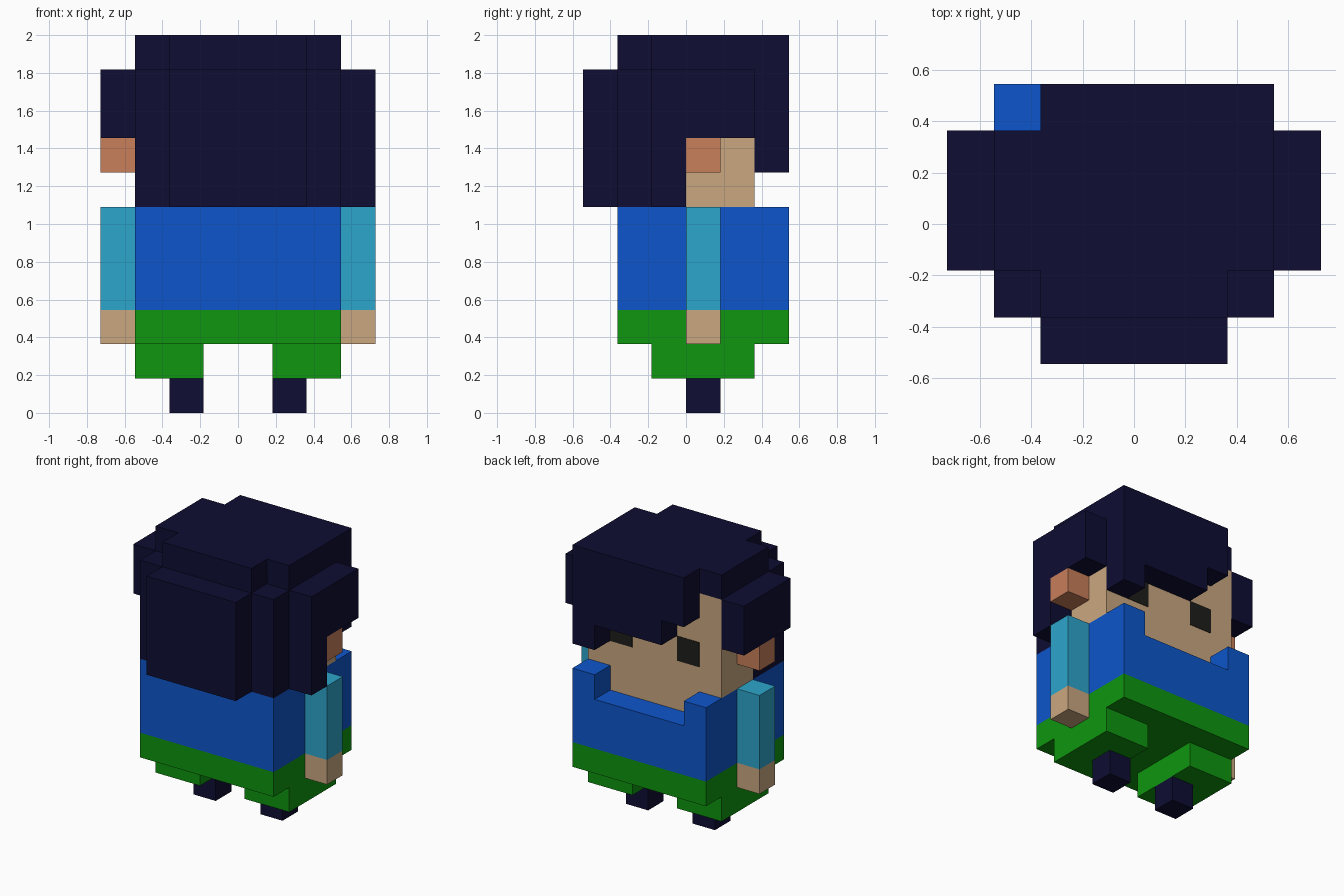
import bpy, bmesh
from mathutils import Vector

if "Cube" in bpy.data.objects:
    bpy.data.objects.remove(bpy.data.objects["Cube"])

U = 2 / 11  # one block of the grid


def material(name, rgb):
    """Flat material from an 8-bit sRGB colour."""
    lin = [((c / 255 + 0.055) / 1.055) ** 2.4 if c > 10 else c / 255 / 12.92 for c in rgb]
    mat = bpy.data.materials.new(name)
    mat.use_nodes = True
    mat.diffuse_color = (*lin, 1)
    bsdf = next(n for n in mat.node_tree.nodes if n.type == "BSDF_PRINCIPLED")
    bsdf.inputs["Base Color"].default_value = (*lin, 1)
    return mat


HAIR = material("dark navy", (14, 13, 51))
SKIN = material("tan skin", (202, 167, 128))
EAR = material("warm orange skin", (200, 127, 90))
SHIRT = material("blue cloth", (13, 86, 204))
SLEEVE = material("cyan cloth", (45, 166, 204))
PANTS = material("green cloth", (14, 150, 14))
EYE = material("charcoal", (30, 30, 26))


def prism(name, mat, outline, low, high, upright=False):
    """Extrude an outline along z, or along y when it is drawn upright in x and z."""
    bm = bmesh.new()
    place = (lambda a, b, c: (a, c, b)) if upright else (lambda a, b, c: (a, b, c))
    verts = [bm.verts.new(Vector(place(a, b, low)) * U) for a, b in outline]
    base = bm.faces.new(verts)
    new = bmesh.ops.extrude_face_region(bm, geom=[base])["geom"]
    step = Vector(place(0, 0, high - low)) * U
    bmesh.ops.translate(bm, vec=step, verts=[g for g in new if isinstance(g, bmesh.types.BMVert)])
    bmesh.ops.recalc_face_normals(bm, faces=bm.faces)
    mesh = bpy.data.meshes.new(name)
    bm.to_mesh(mesh)
    bm.free()
    mesh.materials.append(mat)
    obj = bpy.data.objects.new(name, mesh)
    bpy.context.collection.objects.link(obj)
    return obj


def box(name, mat, x, y, z):
    outline = [(x[0], y[0]), (x[1], y[0]), (x[1], y[1]), (x[0], y[1])]
    return prism(name, mat, outline, *z)


def pair(name, mat, x, y, z):
    """The same box on both sides."""
    box("left_" + name, mat, x, y, z)
    box("right_" + name, mat, (-x[1], -x[0]), y, z)


# Legs and hips
pair("shoe", HAIR, (1, 2), (0, 1), (0, 1))
pair("leg", PANTS, (1, 3), (-1, 2), (1, 2))
box("hips", PANTS, (-3, 3), (-2, 3), (2, 3))

# Shirt, with a collar that is open below the face
box("shirt", SHIRT, (-3, 3), (-2, 3), (3, 5))
collar = [(-3, -2), (3, -2), (3, 3), (2, 3), (2, 1), (-2, 1), (-2, 3), (-3, 3)]
prism("collar", SHIRT, collar, 5, 6)

# Arms
pair("sleeve", SLEEVE, (3, 4), (0, 1), (3, 6))
pair("hand", SKIN, (3, 4), (0, 1), (2, 3))

# Head
box("chin", SKIN, (-2, 2), (1, 2), (5, 6))
box("head", SKIN, (-3, 3), (0, 2), (6, 10))
pair("ear", EAR, (3, 4), (0, 1), (7, 8))
pair("eye", EYE, (1, 2), (2, 2.02), (7, 8))

# Hair: long mass, side flaps, one side lock, crown and stepped fringe
mass = [(-3, 0), (-3, -2), (-2, -2), (-2, -3), (2, -3), (2, -2), (3, -2), (3, 0)]
prism("hair_mass", HAIR, mass, 6, 10)
pair("hair_flap", HAIR, (3, 4), (-1, 2), (8, 10))
box("hair_lock", HAIR, (3, 4), (-1, 0), (6, 8))
crown = [(-3, 2), (-3, -1), (-2, -1), (-2, -2), (2, -2), (2, -1),
         (3, -1), (3, 3), (-2, 3), (-2, 2)]
prism("hair_crown", HAIR, crown, 10, 11)
fringe = [(-2, 10), (-2, 9), (-1, 9), (-1, 8), (2, 8), (2, 7), (3, 7), (3, 10)]
prism("hair_fringe", HAIR, fringe, 2, 3, upright=True)
